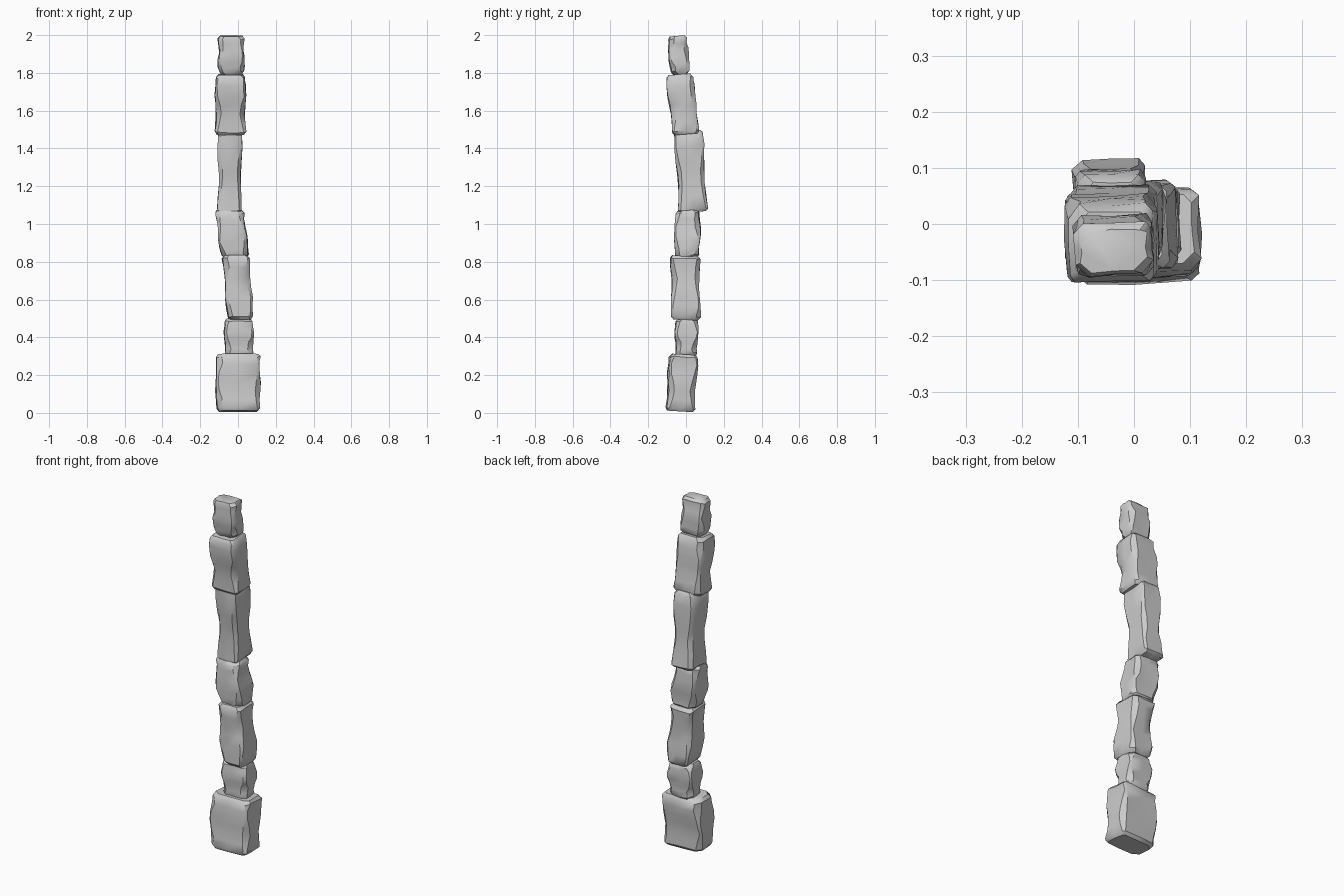
import bpy, bmesh, math, random
from mathutils import Vector

if "Cube" in bpy.data.objects:
    bpy.data.objects.remove(bpy.data.objects["Cube"])

stone = bpy.data.materials.new("pale grey stone")
stone.use_nodes = True
GREY = (0.6, 0.6, 0.6, 1)
stone.diffuse_color = GREY
bsdf = stone.node_tree.nodes["Principled BSDF"]
bsdf.inputs["Base Color"].default_value = GREY
bsdf.inputs["Roughness"].default_value = 0.8


def outline(hx, hy, cuts):
    """Chamfered rectangle with a middle point on each side."""
    pts = []
    corners = [(-1, -1), (1, -1), (1, 1), (-1, 1)]
    for i, (sx, sy) in enumerate(corners):
        c = cuts[i]
        a, b = (sx * hx, sy * (hy - c)), (sx * (hx - c), sy * hy)
        pts += [a, b] if i % 2 == 0 else [b, a]
        nx, ny = corners[(i + 1) % 4]
        pts.append(((sx + nx) / 2 * hx, (sy + ny) / 2 * hy))
    return pts


def block(name, z0, z1, bottom, top, size, seed, yaw=0, tilt=0, chip=0.012):
    """Leaning weathered stone: rings of a chipped rectangle, then rounded ends."""
    rnd = random.Random(seed)
    bm = bmesh.new()
    h = z1 - z0
    lip = 0.016
    levels = [0, lip / h, 0.2, 0.36, 0.5, 0.65, 0.82, 1 - lip / h, 1]
    phase = [rnd.uniform(0, math.tau) for _ in range(4)]
    rings = []
    for k, t in enumerate(levels):
        end = k in (0, len(levels) - 1)
        inset = 0.012 if end else 0
        cuts = [chip * (1 + 0.7 * math.sin(7 * t + p)) + rnd.uniform(0.003, 0.008) for p in phase]
        # sides bulge and hollow gently along the height
        hx = size[0] / 2 - inset - 0.004 * (1 + math.sin(9 * t + phase[0]))
        hy = size[1] / 2 - inset - 0.004 * (1 + math.sin(8 * t + phase[1]))
        centre = Vector(bottom).lerp(Vector(top), t)
        ring = []
        for x, y in outline(hx, hy, cuts):
            x += rnd.uniform(-0.003, 0.003)
            y += rnd.uniform(-0.003, 0.003)
            c, s = math.cos(yaw), math.sin(yaw)
            px, py = c * x - s * y, s * x + c * y
            z = z0 + h * t + tilt * py + (0 if end else rnd.uniform(-0.004, 0.004))
            ring.append(bm.verts.new((centre.x + px, centre.y + py, z)))
        rings.append(ring)
    n = len(rings[0])
    for lo, hi in zip(rings, rings[1:]):
        for i in range(n):
            j = (i + 1) % n
            bm.faces.new((lo[i], lo[j], hi[j], hi[i]))
    bm.faces.new(rings[0][::-1])
    bm.faces.new(rings[-1])
    bmesh.ops.recalc_face_normals(bm, faces=bm.faces)
    mesh = bpy.data.meshes.new(name)
    bm.to_mesh(mesh)
    bm.free()
    mesh.materials.append(stone)
    obj = bpy.data.objects.new(name, mesh)
    bpy.context.collection.objects.link(obj)
    bpy.ops.object.select_all(action="DESELECT")
    obj.select_set(True)
    bpy.context.view_layer.objects.active = obj
    bpy.ops.object.shade_smooth_by_angle(angle=math.radians(38))


# Stacked stones from the ground up
block("base_stone", 0.008, 0.31, (0.0, -0.033), (0.0, -0.012), (0.24, 0.155), 1, 0.04, -0.06, 0.014)
block("second_stone", 0.30, 0.50, (0.006, 0.0), (0.002, 0.004), (0.158, 0.125), 2, 0.03)
block("third_stone", 0.492, 0.832, (0.013, -0.002), (-0.013, -0.004), (0.145, 0.158), 3, 0.03, -0.04)
block("fourth_stone", 0.82, 1.072, (-0.015, 0.004), (-0.046, 0.008), (0.157, 0.14), 4, -0.03, 0.06)
block("fifth_stone", 1.062, 1.492, (-0.044, 0.038), (-0.042, 0.013), (0.13, 0.155), 5, 0.0, 0.1, 0.009)
block("sixth_stone", 1.475, 1.792, (-0.04, 0.0), (-0.04, -0.036), (0.168, 0.148), 6, 0.02, 0.08)
block("top_stone", 1.792, 1.996, (-0.035, -0.03), (-0.036, -0.047), (0.142, 0.108), 7, 0.04, 0.08, 0.01)
